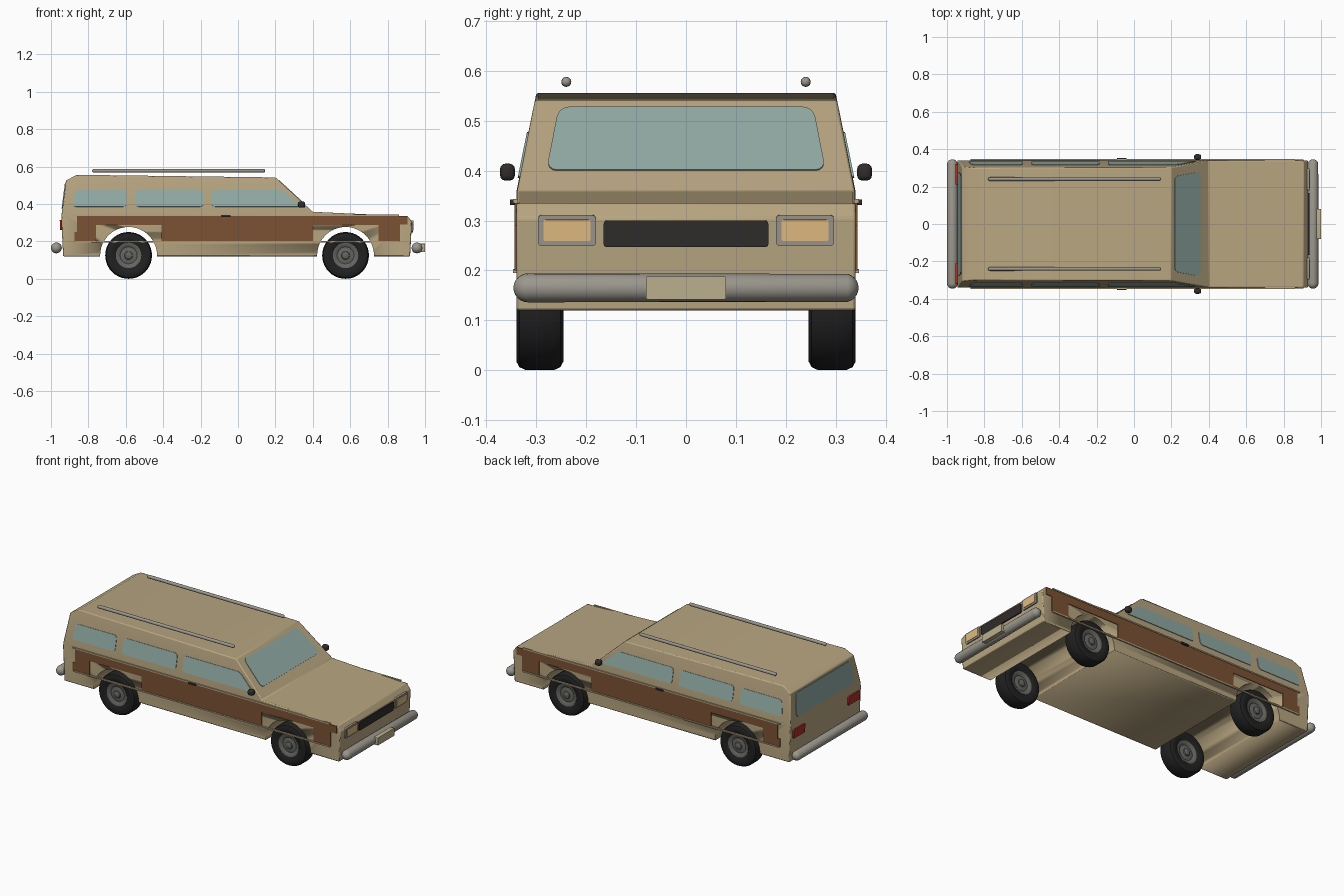
import bpy, bmesh, math
from mathutils import Matrix, Vector

if "Cube" in bpy.data.objects:
    bpy.data.objects.remove(bpy.data.objects["Cube"])


def mat(name, r, g, b):
    m = bpy.data.materials.new(name)
    m.diffuse_color = (r, g, b, 1)
    m.use_nodes = True
    m.node_tree.nodes["Principled BSDF"].inputs["Base Color"].default_value = m.diffuse_color
    return m


TAN = mat("tan_paint", 0.48, 0.38, 0.22)
WOOD = mat("wood", 0.20, 0.085, 0.033)
GLASS = mat("glass", 0.29, 0.41, 0.38)
CHROME = mat("chrome", 0.33, 0.31, 0.27)
DARK = mat("dark_trim", 0.03, 0.025, 0.025)
RUBBER = mat("rubber", 0.015, 0.015, 0.015)
RIM = mat("rim", 0.13, 0.13, 0.12)
AMBER = mat("lamp", 0.75, 0.5, 0.22)
RED = mat("tail_red", 0.4, 0.03, 0.02)
PLATE = mat("plate", 0.5, 0.43, 0.27)


def finish(name, bm, material, mirror=False, smooth=True):
    bmesh.ops.recalc_face_normals(bm, faces=bm.faces)
    me = bpy.data.meshes.new(name)
    bm.to_mesh(me)
    bm.free()
    ob = bpy.data.objects.new(name, me)
    bpy.context.collection.objects.link(ob)
    if material:
        me.materials.append(material)
    if smooth:
        bpy.ops.object.select_all(action='DESELECT')
        ob.select_set(True)
        bpy.context.view_layer.objects.active = ob
        bpy.ops.object.shade_smooth_by_angle(angle=math.radians(35))
    if mirror:
        md = ob.modifiers.new("mirror", 'MIRROR')
        md.use_axis = (False, True, False)
    return ob


def slab(name, pts, material, u, p0, p1, out=0.005, depth=0.01, r=0.0, mirror=False):
    """Rounded outline given as (along u, z), laid on the plane through p0 and p1."""
    u, p0, p1 = Vector(u), Vector(p0), Vector(p1)
    v = (p1 - p0) / (p1.z - p0.z)
    n = u.cross(v).normalized()
    base = p0 - v * p0.z
    bm = bmesh.new()
    f = bm.faces.new([bm.verts.new((a, b, 0)) for a, b in pts])
    if r:
        bmesh.ops.bevel(bm, geom=bm.verts[:], offset=r, segments=4, profile=0.5, affect='VERTICES')
    ext = bmesh.ops.extrude_face_region(bm, geom=bm.faces[:])
    for w in ext['geom']:
        if isinstance(w, bmesh.types.BMVert):
            w.co.z = -depth
    for w in bm.verts:
        w.co = base + u * w.co.x + v * w.co.y + n * (out + w.co.z)
    return finish(name, bm, material, mirror)


def rect(a0, a1, z0, z1):
    return [(a0, z0), (a1, z0), (a1, z1), (a0, z1)]


def tube(name, p0, p1, radius, material, mirror=False):
    """Rod with rounded ends."""
    p0, p1 = Vector(p0), Vector(p1)
    d = p1 - p0
    bm = bmesh.new()
    bmesh.ops.create_uvsphere(bm, u_segments=20, v_segments=12, radius=radius)
    for w in bm.verts:
        s = 1 if w.co.z > 1e-5 else -1
        w.co.z += s * (d.length / 2 - radius)
    rot = d.to_track_quat('Z', 'Y').to_matrix().to_4x4()
    bmesh.ops.transform(bm, matrix=Matrix.Translation((p0 + p1) / 2) @ rot, verts=bm.verts)
    return finish(name, bm, material, mirror)


def lathe(name, prof, x, y, z, material):
    """Profile of (radius, y) turned about the axle."""
    bm = bmesh.new()
    vs = [bm.verts.new((r, h, 0)) for r, h in prof]
    es = [bm.edges.new((a, b)) for a, b in zip(vs, vs[1:])]
    bmesh.ops.spin(bm, geom=vs + es, axis=(0, 1, 0), cent=(0, 0, 0), angle=2 * math.pi, steps=40)
    bmesh.ops.remove_doubles(bm, verts=bm.verts, dist=1e-4)
    bmesh.ops.translate(bm, vec=(x, y, z), verts=bm.verts)
    return finish(name, bm, material)


# Body: side profile extruded across, sides leaning in above the belt line
BELT, ROOF = 0.358, 0.556
profile = [(-0.935, 0.12), (-0.945, 0.33), (-0.92, 0.525), (-0.863, 0.556), (0.20, 0.542),
           (0.40, BELT), (0.907, 0.335), (0.93, 0.305), (0.92, 0.12)]
bm = bmesh.new()
f = bm.faces.new([bm.verts.new((x, -0.34, z)) for x, z in profile])
ext = bmesh.ops.extrude_face_region(bm, geom=[f])
bmesh.ops.translate(bm, vec=(0, 0.68, 0), verts=[w for w in ext['geom'] if isinstance(w, bmesh.types.BMVert)])
bmesh.ops.bisect_plane(bm, geom=bm.verts[:] + bm.edges[:] + bm.faces[:], plane_co=(0, 0, BELT),
                       plane_no=(0, 0, 1), dist=1e-4)
for w in bm.verts:
    if w.co.z > BELT:
        w.co.y *= 1 - (w.co.z - BELT) / (ROOF - BELT) * 0.04 / 0.34
body = finish("body", bm, TAN)
bv = body.modifiers.new("soft_edges", 'BEVEL')
bv.width, bv.segments = 0.005, 2
bv.limit_method, bv.angle_limit = 'ANGLE', math.radians(40)

# Wheel arches cut right through
AXLES = {"rear": -0.585, "front": 0.575}
for end, x in AXLES.items():
    bm = bmesh.new()
    bmesh.ops.create_cone(bm, cap_ends=True, segments=48, radius1=0.152, radius2=0.152, depth=1,
                          matrix=Matrix.Translation((x, 0, 0.125)) @ Matrix.Rotation(math.pi / 2, 4, 'X'))
    cutter = finish(end + "_arch_cutter", bm, None)
    cutter.hide_render = True
    cutter.hide_set(True)
    bo = body.modifiers.new(end + "_arch", 'BOOLEAN')
    bo.operation, bo.object, bo.solver = 'DIFFERENCE', cutter, 'EXACT'

# Wheels
tyre = [(0.062, -0.036), (0.085, -0.045), (0.108, -0.047), (0.119, -0.041), (0.125, -0.028)]
tyre += [(r, -h) for r, h in reversed(tyre)]
rim = [(0.0, -0.046), (0.014, -0.046), (0.02, -0.042), (0.022, -0.035), (0.045, -0.031), (0.058, -0.039), (0.068, -0.040)]
rim += [(r, -h) for r, h in reversed(rim)]
for end, x in AXLES.items():
    for side, y in (("right", -0.293), ("left", 0.293)):
        lathe(f"{end}_{side}_tyre", tyre, x, y, 0.125, RUBBER)
        lathe(f"{end}_{side}_rim", rim, x, y, 0.125, RIM)

# Side panels, trim strips and handles
X, Y = (1, 0, 0), (0, 1, 0)
low = (X, (0, -0.34, 0.1), (0, -0.34, 0.3))
wood = [(-0.875, 0.2), (-0.76, 0.2), (-0.76, 0.287), (-0.41, 0.287), (-0.41, 0.2), (0.40, 0.2),
        (0.40, 0.287), (0.75, 0.287), (0.75, 0.2), (0.865, 0.2), (0.865, 0.29), (0.905, 0.29),
        (0.905, 0.335), (-0.86, 0.335), (-0.86, 0.25), (-0.875, 0.25)]
slab("wood_panel", wood, WOOD, *low, out=0.004, mirror=True)
slab("lower_trim", rect(-0.87, 0.86, 0.195, 0.203), TAN, *low, out=0.007, mirror=True)
slab("upper_trim", rect(-0.875, 0.86, 0.335, 0.343), TAN, *low, out=0.007, mirror=True)
slab("door_handle", rect(-0.09, -0.04, 0.331, 0.342), DARK, *low, out=0.013, depth=0.02, r=0.003, mirror=True)

# Glass
side = (X, (0, -0.34, BELT), (0, -0.30, ROOF))
windows = {
    "rear_side_window": [(-0.885, 0.385), (-0.595, 0.385), (-0.595, 0.477), (-0.87, 0.477)],
    "middle_side_window": rect(-0.548, -0.185, 0.385, 0.477),
    "front_side_window": [(-0.14, 0.385), (0.338, 0.385), (0.235, 0.477), (-0.14, 0.477)],
}
for name, pts in windows.items():
    slab(name, pts, GLASS, *side, out=0.003, r=0.018, mirror=True)
slab("windshield", [(-0.28, 0.40), (0.28, 0.40), (0.255, 0.526), (-0.255, 0.526)], GLASS,
     Y, (0.40, 0, BELT), (0.20, 0, 0.542), out=0.003, r=0.02)
slab("rear_window", [(-0.28, 0.375), (0.28, 0.375), (0.265, 0.51), (-0.265, 0.51)], GLASS,
     (0, -1, 0), (-0.945, 0, 0.33), (-0.92, 0, 0.525), out=0.004, r=0.02)

# Front face
front = (Y, (0.92, 0, 0.12), (0.93, 0, 0.305))
slab("grille", rect(-0.165, 0.165, 0.247, 0.3), DARK, *front, out=0.008, depth=0.02, r=0.006)
slab("headlight_frame", rect(0.18, 0.297, 0.249, 0.311), CHROME, *front, out=0.007, depth=0.02, r=0.008, mirror=True)
slab("headlight", rect(0.191, 0.286, 0.259, 0.302), AMBER, *front, out=0.010, depth=0.015, r=0.005, mirror=True)

# Tail lights
slab("tail_light", rect(0.21, 0.32, 0.262, 0.315), RED, (0, -1, 0), (-0.935, 0, 0.12), (-0.945, 0, 0.33),
     out=0.009, depth=0.02, r=0.006, mirror=True)

# Bumpers and plate
tube("front_bumper", (0.957, -0.346, 0.165), (0.957, 0.346, 0.165), 0.029, CHROME)
tube("rear_bumper", (-0.971, -0.346, 0.165), (-0.971, 0.346, 0.165), 0.029, CHROME)
slab("front_plate", rect(-0.08, 0.08, 0.142, 0.188), PLATE, Y, (0.98, 0, 0.1), (0.98, 0, 0.2),
     out=0.02, depth=0.025, r=0.003)

# Roof rails and mirrors
tube("roof_rail", (-0.78, -0.24, 0.578), (0.145, -0.24, 0.578), 0.01, CHROME, mirror=True)
bm = bmesh.new()
bmesh.ops.create_cube(bm, size=1)
bmesh.ops.scale(bm, vec=(0.038, 0.03, 0.034), verts=bm.verts)
bmesh.ops.bevel(bm, geom=bm.edges[:], offset=0.011, segments=3, profile=0.5, affect='EDGES')
bmesh.ops.translate(bm, vec=(0.34, -0.358, 0.397), verts=bm.verts)
finish("door_mirror", bm, DARK, mirror=True)
